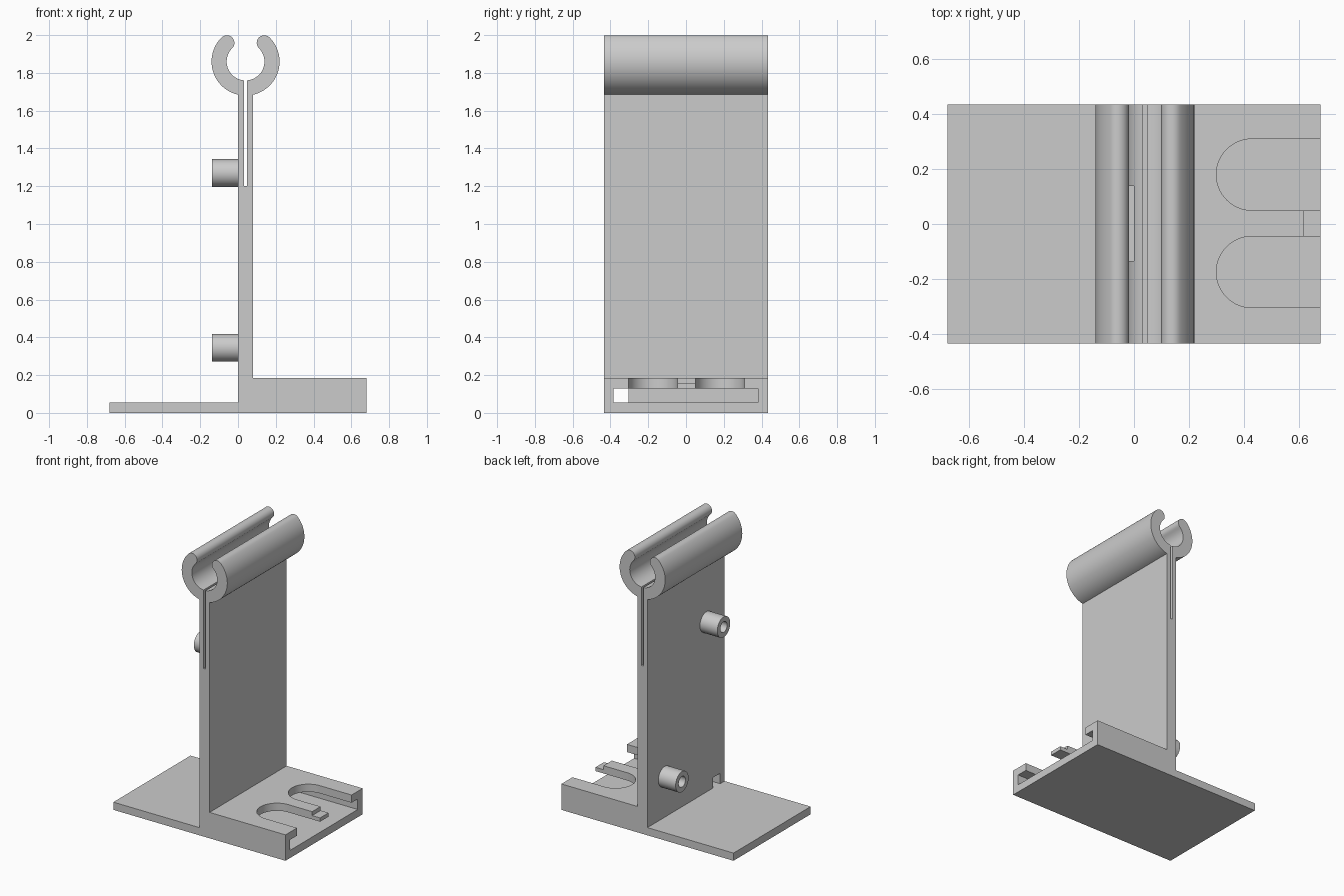
import bpy, bmesh, math
from mathutils import Matrix, Vector

cube = bpy.data.objects.get("Cube")
if cube:
    bpy.data.objects.remove(cube, do_unlink=True)

grey = bpy.data.materials.new("light grey plastic")
grey.use_nodes = True
grey.diffuse_color = (0.6, 0.6, 0.6, 1)
grey.node_tree.nodes["Principled BSDF"].inputs["Base Color"].default_value = (0.6, 0.6, 0.6, 1)

HALF = 0.435          # half depth of the stand
MID = 0.04            # centre line of the upright
CLIP_Z = 1.86         # centre height of the clip
OUTER, INNER = 0.18, 0.10


def prism(name, outline, vec):
    """Extrude a closed 3D outline along a vector."""
    bm = bmesh.new()
    face = bm.faces.new([bm.verts.new(p) for p in outline])
    new = bmesh.ops.extrude_face_region(bm, geom=[face])["geom"]
    bmesh.ops.translate(bm, vec=vec, verts=[v for v in new if isinstance(v, bmesh.types.BMVert)])
    bmesh.ops.recalc_face_normals(bm, faces=bm.faces)
    mesh = bpy.data.meshes.new(name)
    bm.to_mesh(mesh)
    bm.free()
    obj = bpy.data.objects.new(name, mesh)
    bpy.context.collection.objects.link(obj)
    mesh.materials.append(grey)
    return obj


def box(name, x0, x1, y0, y1, z0, z1):
    return prism(name, [(x0, y0, z0), (x1, y0, z0), (x1, y1, z0), (x0, y1, z0)], (0, 0, z1 - z0))


def arc(cx, cy, r, a0, a1, n):
    return [(cx + r * math.cos(a0 + (a1 - a0) * i / n),
             cy + r * math.sin(a0 + (a1 - a0) * i / n)) for i in range(n + 1)]


def cut(target, cutters):
    for c in cutters:
        c.hide_render = True
        mod = target.modifiers.new(c.name, "BOOLEAN")
        mod.operation, mod.solver, mod.object = "DIFFERENCE", "EXACT", c
        bpy.context.view_layer.objects.active = target
        bpy.ops.object.modifier_apply(modifier=mod.name)
        bpy.data.objects.remove(c, do_unlink=True)


def smooth(obj):
    bpy.ops.object.select_all(action="DESELECT")
    obj.select_set(True)
    bpy.context.view_layer.objects.active = obj
    bpy.ops.object.shade_smooth_by_angle(angle=math.radians(30))


# Right half of the clip: outer arc, rounded lip, inner arc down to the slit
q = math.pi / 4
slit = 0.0075
out_start = -math.acos(0.04 / OUTER)
in_end = -math.acos(slit / INNER)
mid_r = (OUTER + INNER) / 2
half_clip = (arc(0, CLIP_Z, OUTER, out_start, q, 30)
             + arc(mid_r * math.cos(q), CLIP_Z + mid_r * math.sin(q), OUTER - mid_r, q, q + math.pi, 16)[1:-1]
             + arc(0, CLIP_Z, INNER, q, in_end, 26)
             + [(slit, 1.2)])
right_clip = [(MID + x, z) for x, z in half_clip]
left_clip = [(MID - x, z) for x, z in reversed(half_clip)]

# Stand: foot, socket block, upright and clip in one profile
profile = ([(-0.68, 0), (0.68, 0), (0.68, 0.185), (0.08, 0.185)]
           + right_clip + left_clip + [(0, 0.055), (-0.68, 0.055)])
stand = prism("stand", [(x, -HALF, z) for x, z in profile], (0, 2 * HALF, 0))

# Pocket, cable window, strap slot, lowered finger tip
cutters = [box("pocket", 0.08, 0.8, -0.385, 0.38, 0.055, 0.13),
           box("cable_window", -0.1, 0.2, -0.385, -0.305, 0.055, 0.13),
           box("strap_slot", -0.09, 0, -0.135, 0.138, 1.6, 1.785),
           box("finger_step", 0.617, 0.8, -0.1, 0.1, 0.157, 0.3)]
# Two round-ended slots in the roof of the pocket
for y in (-0.175, 0.18):
    outline = arc(0.43, y, 0.13, math.pi / 2, 1.5 * math.pi, 32) + [(0.8, y - 0.13), (0.8, y + 0.13)]
    cutters.append(prism("roof_slot", [(px, py, 0.1) for px, py in outline], (0, 0, 0.2)))
cut(stand, cutters)
smooth(stand)

# Hollow pegs on the back of the upright
for name, y, z in (("lower_peg", 0.24, 0.345), ("upper_peg", -0.23, 1.27)):
    peg = prism(name, [(0, a, b) for a, b in arc(y, z, 0.073, 0, 2 * math.pi, 40)[:-1]], (-0.137, 0, 0))
    bore = prism("bore", [(-0.001, a, b) for a, b in arc(y, z, 0.038, 0, 2 * math.pi, 32)[:-1]], (-0.2, 0, 0))
    cut(peg, [bore])
    smooth(peg)
